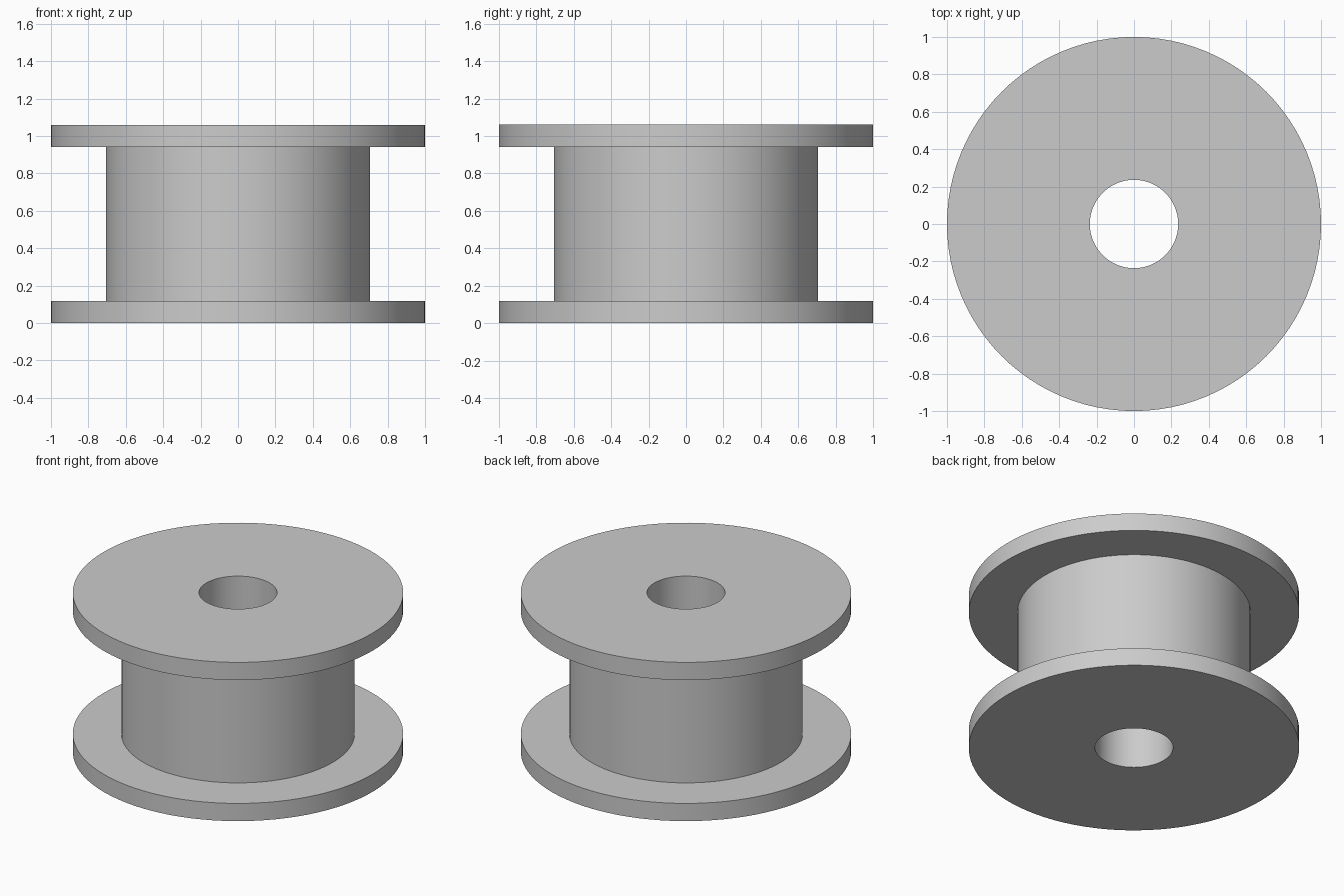
import bpy
import bmesh
import math

cube = bpy.data.objects.get("Cube")
if cube:
    bpy.data.objects.remove(cube, do_unlink=True)

FLANGE_R, HUB_R, BORE_R = 1.0, 0.706, 0.236
HEIGHT, RIM = 1.06, 0.118
SEGMENTS = 96

# Plain grey finish
grey = bpy.data.materials.new("light_grey")
grey.use_nodes = True
colour = (0.6, 0.6, 0.6, 1)
grey.diffuse_color = colour
grey.node_tree.nodes["Principled BSDF"].inputs["Base Color"].default_value = colour


def lathe(name, profile, material):
    """Revolve a closed (radius, z) profile around the z axis."""
    bm = bmesh.new()
    verts = [bm.verts.new((r, 0, z)) for r, z in profile]
    edges = [bm.edges.new((v, verts[(i + 1) % len(verts)]))
             for i, v in enumerate(verts)]
    bmesh.ops.spin(bm, geom=verts + edges, cent=(0, 0, 0), axis=(0, 0, 1),
                   angle=math.tau, steps=SEGMENTS, use_merge=True)
    bmesh.ops.remove_doubles(bm, verts=bm.verts, dist=1e-4)
    bmesh.ops.recalc_face_normals(bm, faces=bm.faces)
    mesh = bpy.data.meshes.new(name)
    bm.to_mesh(mesh)
    bm.free()
    mesh.materials.append(material)
    obj = bpy.data.objects.new(name, mesh)
    bpy.context.collection.objects.link(obj)
    bpy.ops.object.select_all(action="DESELECT")
    obj.select_set(True)
    bpy.context.view_layer.objects.active = obj
    bpy.ops.object.shade_smooth_by_angle(angle=math.radians(30))
    return obj


# Spool: two flanges joined by a hub, with a bore right through
lower_half = [(BORE_R, 0), (FLANGE_R, 0), (FLANGE_R, RIM), (HUB_R, RIM)]
upper_half = [(r, HEIGHT - z) for r, z in reversed(lower_half)]
lathe("spool", lower_half + upper_half, grey)
